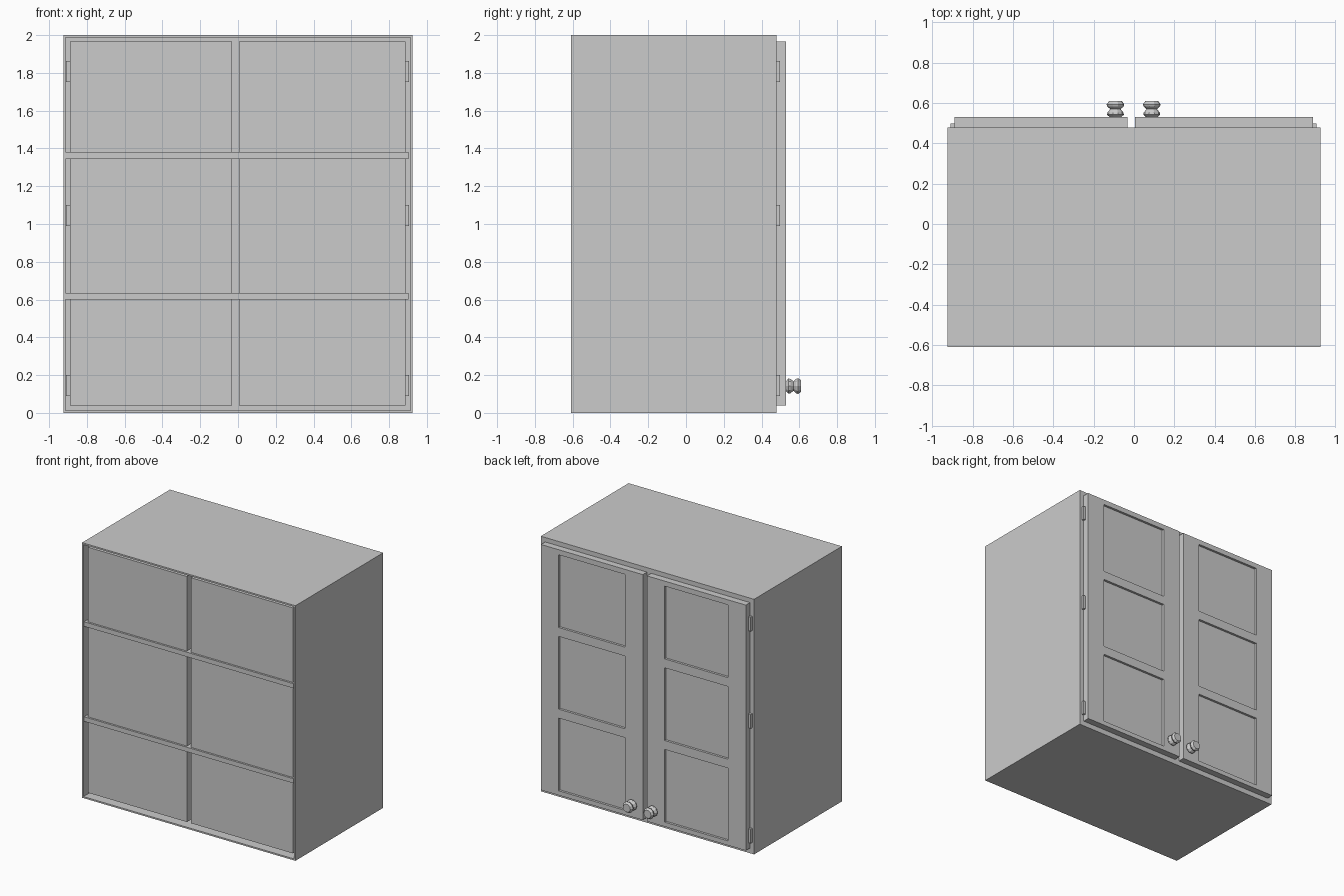
import bpy
import bmesh
import math
from mathutils import Matrix

if "Cube" in bpy.data.objects:
    bpy.data.objects.remove(bpy.data.objects["Cube"])

Z = 2.0            # cabinet height
HALF = 0.925       # half width
Y0, Y1 = -0.61, 0.478
DOOR_Y = 0.53      # outer face of the doors
DOORS = {"left": (-0.89, -0.032), "right": (0.004, 0.887)}
DOOR_Z = (0.04, 1.965)


def boxes(name, items):
    """One object from a list of (x0, x1, y0, y1, z0, z1) boxes."""
    bm = bmesh.new()
    for x0, x1, y0, y1, z0, z1 in items:
        m = Matrix.Translation(((x0 + x1) / 2, (y0 + y1) / 2, (z0 + z1) / 2))
        m = m @ Matrix.Diagonal((x1 - x0, y1 - y0, z1 - z0, 1))
        bmesh.ops.create_cube(bm, size=1, matrix=m)
    me = bpy.data.meshes.new(name)
    bm.to_mesh(me)
    bm.free()
    ob = bpy.data.objects.new(name, me)
    bpy.context.collection.objects.link(ob)
    return ob


def cut(ob, items):
    """Subtract boxes from an object and bake the result."""
    cutter = boxes("cutter", items)
    cutter.hide_render = True
    mod = ob.modifiers.new("cut", 'BOOLEAN')
    mod.operation = 'DIFFERENCE'
    mod.solver = 'EXACT'
    mod.object = cutter
    dg = bpy.context.evaluated_depsgraph_get()
    me = bpy.data.meshes.new_from_object(ob.evaluated_get(dg))
    ob.modifiers.clear()
    ob.data = me
    bpy.data.objects.remove(cutter)


def knob(name, x, z):
    """Low-poly turned knob pointing along +y."""
    profile = [(0.028, 0.0), (0.042, 0.012), (0.04, 0.022), (0.026, 0.04),
               (0.04, 0.052), (0.044, 0.063), (0.032, 0.08)]
    n = 10
    bm = bmesh.new()
    rings = [[bm.verts.new((x + r * math.cos(2 * math.pi * i / n), DOOR_Y + h,
                            z + r * math.sin(2 * math.pi * i / n)))
              for i in range(n)] for r, h in profile]
    for a, b in zip(rings, rings[1:]):
        for i in range(n):
            j = (i + 1) % n
            bm.faces.new((a[i], a[j], b[j], b[i]))
    bm.faces.new(rings[0])
    bm.faces.new(rings[-1])
    bmesh.ops.recalc_face_normals(bm, faces=bm.faces)
    me = bpy.data.meshes.new(name)
    bm.to_mesh(me)
    bm.free()
    bpy.context.collection.objects.link(bpy.data.objects.new(name, me))


# Carcass: thin-walled box, open towards -y
T = 0.012
carcass = boxes("carcass", [(-HALF, HALF, Y0, Y1, 0, Z)])
cut(carcass, [(-HALF + T, HALF - T, Y0 - 0.1, Y1 - T, T, Z - T)])

# Shelves, showing slightly in front of the rear panels
for i, z in enumerate((0.617, 1.362)):
    boxes(f"shelf_{i + 1}", [(-0.913, 0.903, -0.603, Y1 - T,
                              z - 0.018, z + 0.018)])

# Doors with three recessed panels each, and matching rear panels
for side, (x0, x1) in DOORS.items():
    door = boxes(f"{side}_door", [(x0, x1, Y1, DOOR_Y, *DOOR_Z)])
    cut(door, [(x0 + 0.153, x1 - 0.153, DOOR_Y - 0.018, DOOR_Y + 0.1,
                0.075 + k * 0.64, 0.645 + k * 0.64) for k in range(3)])
    boxes(f"{side}_rear_panel", [(x0, x1, -0.588, -0.45, *DOOR_Z)])

# Hinges on the outer door edges
for side, xs in (("left", (-0.91, -0.888)), ("right", (0.885, 0.905))):
    boxes(f"{side}_hinges", [(*xs, Y1 - 0.03, 0.498, z, z + 0.11)
                             for z in (0.09, 0.99, 1.752)])

# Knobs at the lower inner door corners
knob("left_knob", -0.092, 0.142)
knob("right_knob", 0.088, 0.142)
